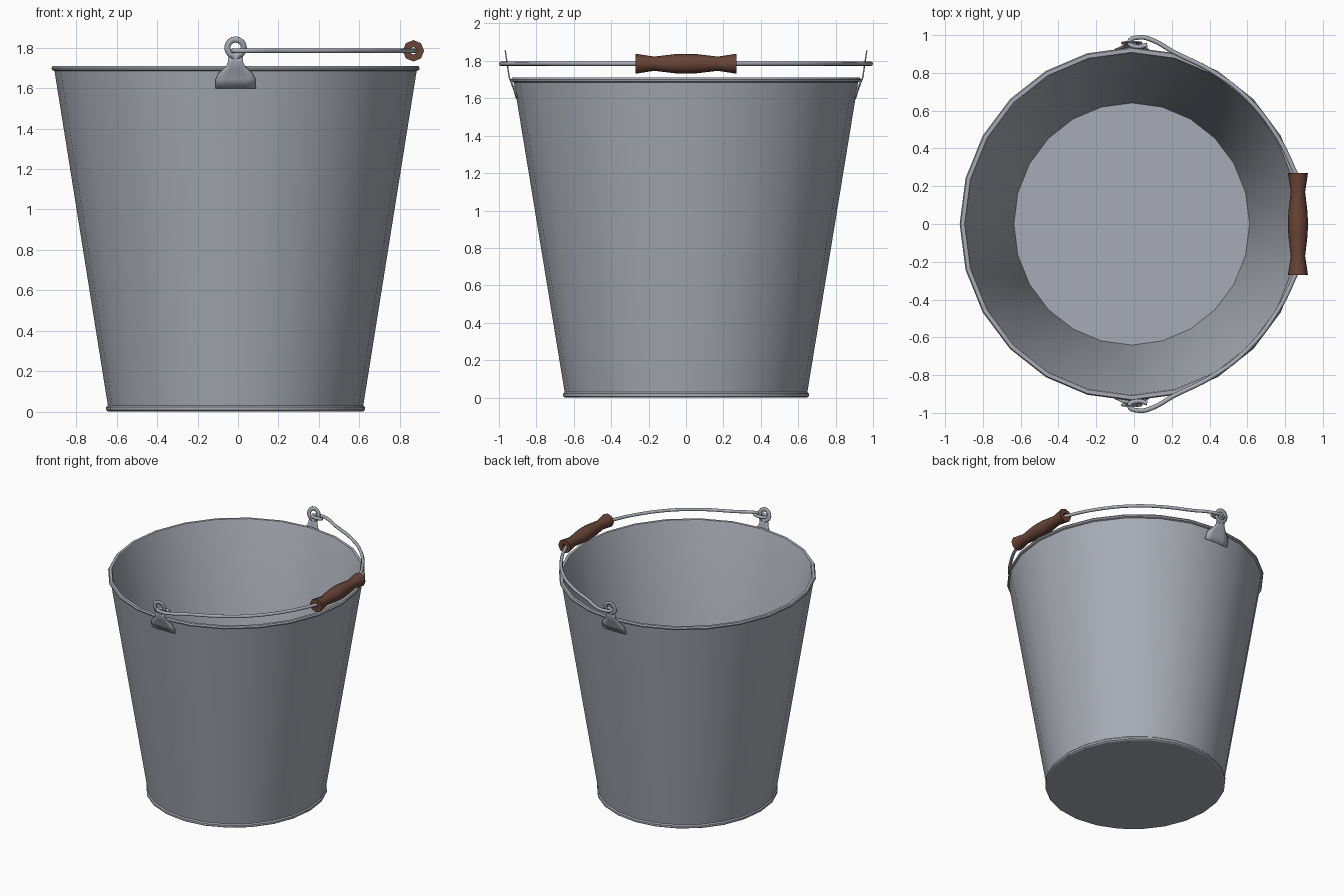
import bpy
import bmesh
from math import sin, cos, pi, radians, sqrt
from mathutils import Vector

if "Cube" in bpy.data.objects:
    bpy.data.objects.remove(bpy.data.objects["Cube"], do_unlink=True)

CX = -0.012        # bucket axis
OVAL = 1.027       # the bucket is slightly longer front to back
HANDLE_Z = 1.785


def material(name, color):
    m = bpy.data.materials.new(name)
    m.use_nodes = True
    m.diffuse_color = (*color, 1)
    m.node_tree.nodes["Principled BSDF"].inputs["Base Color"].default_value = (*color, 1)
    return m


steel = material("galvanised_steel", (0.39, 0.41, 0.46))
wood = material("brown_wood", (0.14, 0.058, 0.038))


def finish(obj, mat, angle):
    obj.data.materials.clear()
    obj.data.materials.append(mat)
    bpy.ops.object.select_all(action="DESELECT")
    obj.select_set(True)
    bpy.context.view_layer.objects.active = obj
    bpy.ops.object.shade_smooth_by_angle(angle=radians(angle))


def mesh_object(name, bm, mat, angle):
    bmesh.ops.remove_doubles(bm, verts=bm.verts, dist=1e-5)
    bmesh.ops.recalc_face_normals(bm, faces=bm.faces)
    me = bpy.data.meshes.new(name)
    bm.to_mesh(me)
    bm.free()
    obj = bpy.data.objects.new(name, me)
    bpy.context.collection.objects.link(obj)
    finish(obj, mat, angle)
    return obj


def skin(bm, rows, wrap=False):
    """Join successive rows of points with quads."""
    rows = [[bm.verts.new(p) for p in row] for row in rows]
    for a, b in zip(rows, rows[1:]):
        n = len(a)
        for i in range(n if wrap else n - 1):
            j = (i + 1) % n
            bm.faces.new((a[i], a[j], b[j], b[i]))
    return rows


# Bucket: outer wall, foot bead, rolled rim, inner wall and floor
profile = [(0.63, 0), (0.64, 0.007), (0.64, 0.022), (0.632, 0.03),
           (0.896, 1.685), (0.908, 1.69), (0.911, 1.70), (0.905, 1.71),
           (0.885, 1.71), (0.88, 1.70), (0.624, 0.025)]
SIDES = 24
turns = [2 * pi * i / SIDES for i in range(SIDES)]
bm = bmesh.new()
rings = skin(bm, [[(CX + r * cos(a), OVAL * r * sin(a), z) for a in turns]
                  for r, z in profile], wrap=True)
bm.faces.new(rings[0])
bm.faces.new(rings[-1])
mesh_object("bucket", bm, steel, 32)


# Handle lugs: a curved tab riveted to the wall with an eye above the rim
def lug_depth(z):
    steps = [(1.60, 0.906), (1.66, 0.925), (1.71, 0.945), (1.86, 0.967)]
    for (z0, y0), (z1, y1) in zip(steps, steps[1:]):
        if z <= z1:
            return y0 + (y1 - y0) * (z - z0) / (z1 - z0)
    return steps[-1][1]


EYE_Z, EYE_R, HOLE_R = 1.80, 0.056, 0.026
tab = [(1.60, 0.10), (1.645, 0.098), (1.67, 0.087), (1.69, 0.066),
       (1.71, 0.046), (1.73, 0.037)]


def lug(name, side):
    def place(x, z):
        bend = x * x / 1.8 if z < 1.72 else 0
        return Vector((CX + x, side * (lug_depth(z) - bend), z))

    cols = [-1, -0.5, 0, 0.5, 1]
    rows = [[place(h * c, z) for c in cols] for z, h in tab]
    neck = [0.036 * c for c in cols]
    rows.append([place(x, EYE_Z - sqrt(EYE_R ** 2 - x * x)) for x in neck])
    bm = bmesh.new()
    skin(bm, rows)
    eye = [2 * pi * i / 16 for i in range(16)]
    skin(bm, [[place(r * cos(a), EYE_Z + r * sin(a)) for a in eye]
              for r in (EYE_R, HOLE_R)], wrap=True)
    obj = mesh_object(name, bm, steel, 30)
    mod = obj.modifiers.new("thickness", "SOLIDIFY")
    mod.thickness = 0.007
    mod.offset = 0


lug("front_lug", -1)
lug("back_lug", 1)

# Wire handle: hooked through each eye and swung down over the rim
half = [(0.07, 0.948), (0.015, 0.938), (-0.025, 0.962), (0.03, 0.988),
        (0.10, 0.972), (0.21, 0.91), (0.41, 0.81), (0.60, 0.665),
        (0.76, 0.46), (0.845, 0.29), (0.868, 0.23)]
path = half + [(x, -y) for x, y in reversed(half)]
curve = bpy.data.curves.new("wire_handle", "CURVE")
curve.dimensions = "3D"
curve.bevel_depth = 0.012
curve.bevel_resolution = 2
curve.use_fill_caps = True
curve.resolution_u = 5
spline = curve.splines.new("BEZIER")
spline.bezier_points.add(len(path) - 1)
for point, (x, y) in zip(spline.bezier_points, path):
    point.co = (x, y, HANDLE_Z)
    point.handle_left_type = point.handle_right_type = "AUTO"
wire = bpy.data.objects.new("wire_handle", curve)
bpy.context.collection.objects.link(wire)
bpy.ops.object.select_all(action="DESELECT")
wire.select_set(True)
bpy.context.view_layer.objects.active = wire
bpy.ops.object.convert(target="MESH")
finish(bpy.context.view_layer.objects.active, steel, 50)

# Wooden grip: turned octagonal sleeve with a bore for the wire
turned = [(0.27, 0.018), (0.27, 0.053), (0.255, 0.051), (0.17, 0.038),
          (0.06, 0.051), (0, 0.053)]
shape = turned + [(-y, r) for y, r in reversed(turned[:-1])]
shape.append(shape[0])
octagon = [2 * pi * i / 8 for i in range(8)]
bm = bmesh.new()
skin(bm, [[(0.868 + r * cos(a), y, HANDLE_Z + r * sin(a)) for a in octagon]
          for y, r in shape], wrap=True)
mesh_object("wooden_grip", bm, wood, 50)
